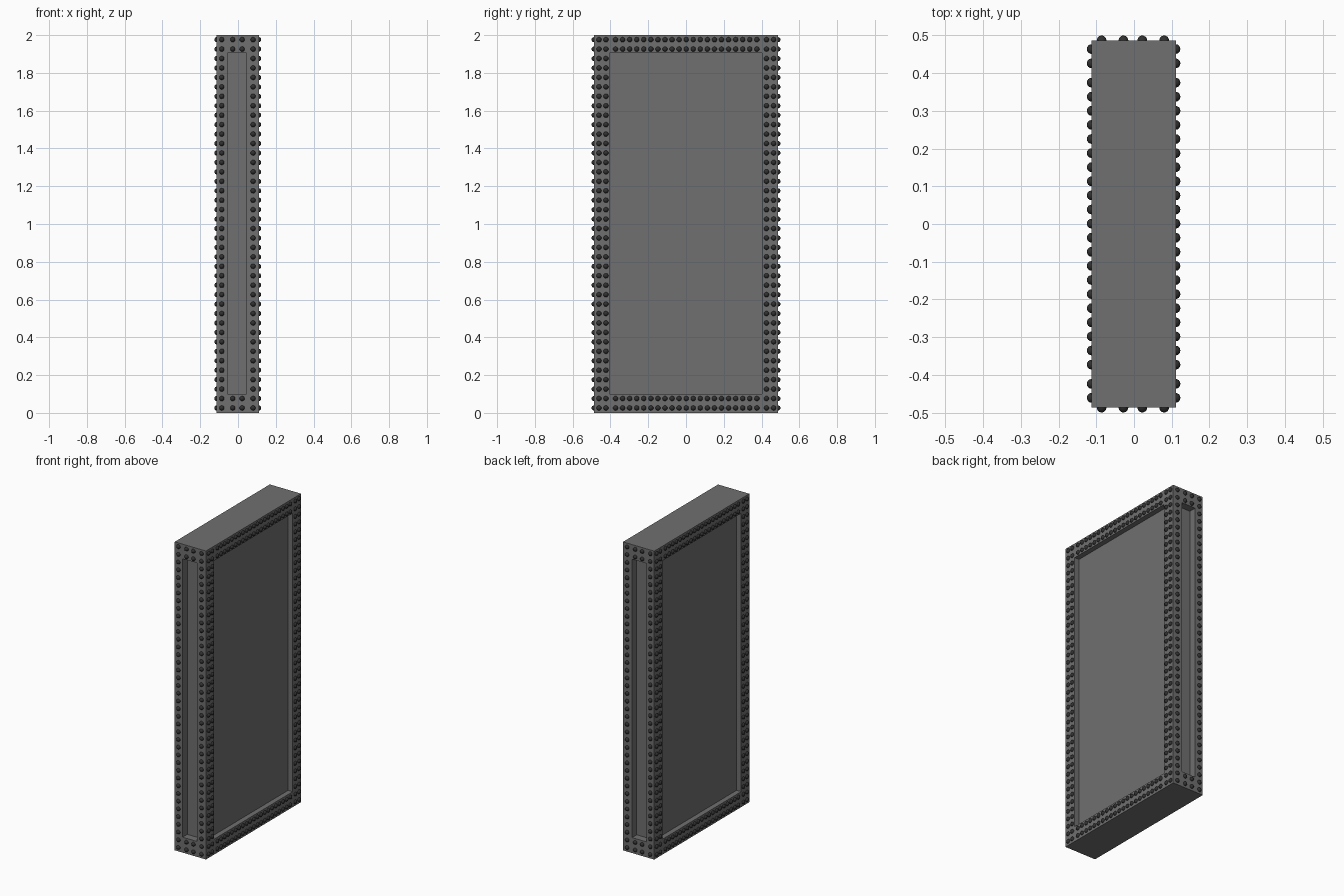
import bpy, bmesh
from mathutils import Matrix, Vector

if "Cube" in bpy.data.objects:
    bpy.data.objects.remove(bpy.data.objects["Cube"])

X0, X1, Y, H = -0.113, 0.111, 0.487, 2.0     # slab extents
PX, PY, PZ = (-0.056, 0.046), (-0.404, 0.402), (0.1, 1.905)  # panel extents


def material(name, value):
    m = bpy.data.materials.new(name)
    m.diffuse_color = (value, value, value, 1)
    m.use_nodes = True
    m.node_tree.nodes["Principled BSDF"].inputs["Base Color"].default_value = m.diffuse_color
    return m


def finish(bm, name, mat):
    mesh = bpy.data.meshes.new(name)
    bm.to_mesh(mesh)
    bm.free()
    mesh.materials.append(mat)
    ob = bpy.data.objects.new(name, mesh)
    bpy.context.collection.objects.link(ob)
    return ob


# Slab with a sunken panel on each of its four upright sides
bm = bmesh.new()
bmesh.ops.create_cube(bm, size=1, matrix=Matrix.Translation(((X0 + X1) / 2, 0, H / 2))
                      @ Matrix.Diagonal((X1 - X0, 2 * Y, H, 1)))
bm.normal_update()
for face in [f for f in bm.faces if abs(f.normal.z) < 0.5]:
    n = face.normal.copy()
    mid = face.calc_center_median()
    bmesh.ops.inset_individual(bm, faces=[face], thickness=0.03)
    for v in face.verts:
        if abs(n.x) > 0.5:
            v.co.y = PY[v.co.y > mid.y]
        else:
            v.co.x = PX[v.co.x > mid.x]
        v.co.z = PZ[v.co.z > mid.z]
    new = bmesh.ops.extrude_discrete_faces(bm, faces=[face])["faces"][0]
    depth = 0.033 if abs(n.x) > 0.5 else 0.048
    bmesh.ops.translate(bm, verts=new.verts[:], vec=-n * depth)
bmesh.ops.recalc_face_normals(bm, faces=bm.faces[:])
finish(bm, "slab", material("stone", 0.16))

# Rivet positions: columns up the edges, rows between them at top and bottom
rows = [0.026 + 0.05 * i for i in range(40)]
end_rows = rows[:2] + rows[-2:]


def layout(columns, inner):
    return ([(u, z) for u in columns for z in rows]
            + [(u, z) for u in inner for z in end_rows])


wide = layout((-0.461, -0.424, 0.426, 0.464), [0.375 - 0.0374 * i for i in range(21)])
narrow = layout((-0.086, 0.08), (-0.028, 0.022))

# One dome, copied to every position
dome = bmesh.new()
bmesh.ops.create_uvsphere(dome, u_segments=10, v_segments=8, radius=1)
bmesh.ops.delete(dome, geom=[v for v in dome.verts if v.co.z < -0.01], context='VERTS')
for f in dome.faces:
    f.smooth = True
dome_mesh = bpy.data.meshes.new("rivet_dome")
dome.to_mesh(dome_mesh)
dome.free()
dark = material("rivet_metal", 0.03)


def rivets(name, normal, spots, height):
    bm = bmesh.new()
    rot = Vector(normal).to_track_quat('Z', 'Y').to_matrix().to_4x4()
    shape = rot @ Matrix.Diagonal((0.0135, 0.0135, height, 1))
    for p in spots:
        start = len(bm.verts)
        bm.from_mesh(dome_mesh)
        bm.verts.ensure_lookup_table()
        bmesh.ops.transform(bm, verts=bm.verts[start:], matrix=Matrix.Translation(p) @ shape)
    finish(bm, name, dark)


rivets("right_rivets", (1, 0, 0), [(X1, u, z) for u, z in wide], 0.012)
rivets("left_rivets", (-1, 0, 0), [(X0, u, z) for u, z in wide], 0.012)
rivets("front_rivets", (0, -1, 0), [(u, -Y, z) for u, z in narrow], 0.013)
rivets("back_rivets", (0, 1, 0), [(u, Y, z) for u, z in narrow], 0.013)
bpy.data.meshes.remove(dome_mesh)
